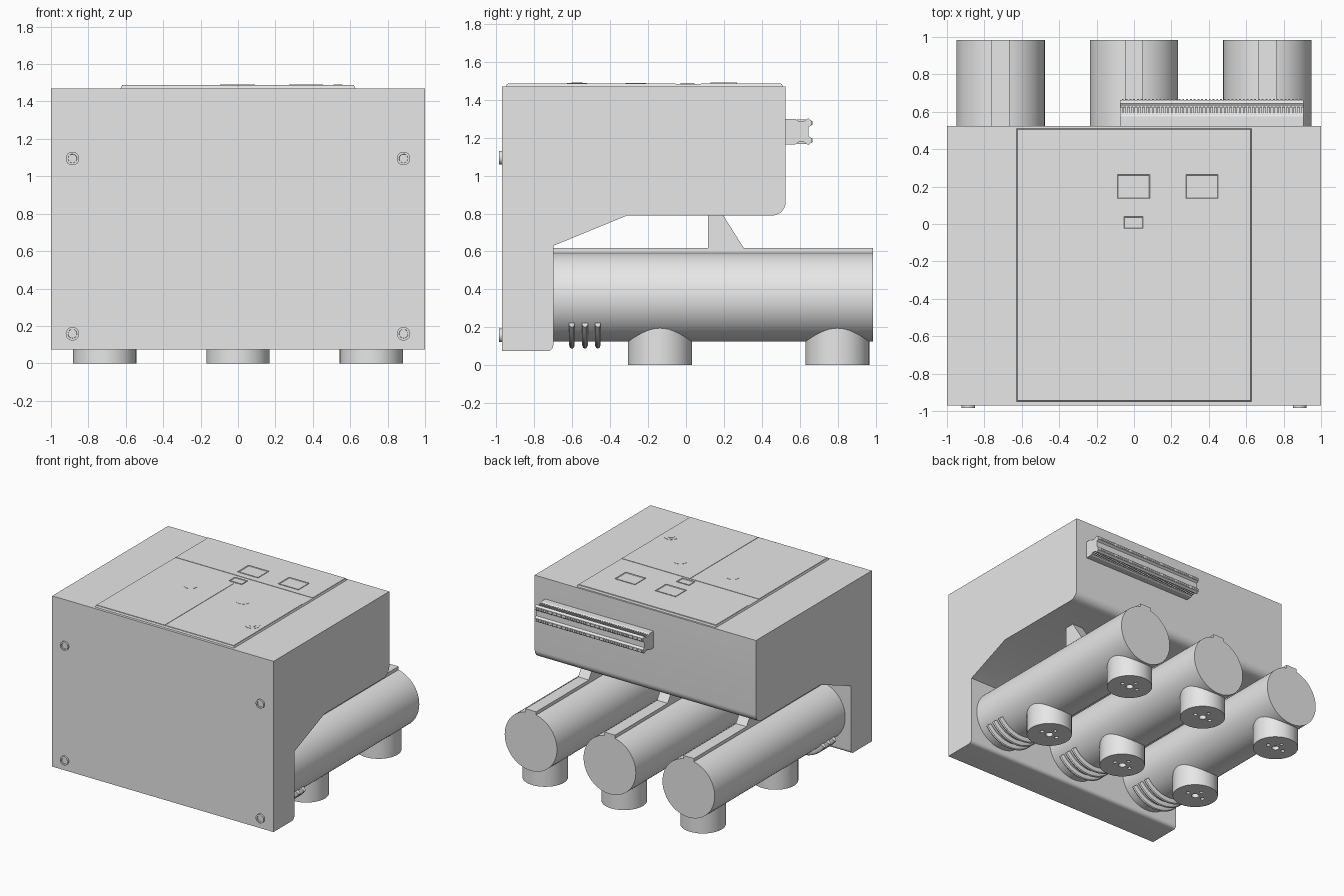
import bpy, bmesh, math
from mathutils import Vector, Matrix

if "Cube" in bpy.data.objects:
    bpy.data.objects.remove(bpy.data.objects["Cube"], do_unlink=True)

grey = bpy.data.materials.new("plain_grey")
grey.use_nodes = True
grey.diffuse_color = (0.8, 0.8, 0.8, 1)
grey.node_tree.nodes["Principled BSDF"].inputs["Base Color"].default_value = (0.8, 0.8, 0.8, 1)


def finish(name, bm, smooth=False):
    """Turn a bmesh into a named object."""
    bmesh.ops.recalc_face_normals(bm, faces=bm.faces)
    mesh = bpy.data.meshes.new(name)
    bm.to_mesh(mesh)
    bm.free()
    mesh.materials.append(grey)
    if smooth:
        mesh.shade_smooth()
        mesh.set_sharp_from_angle(angle=math.radians(30))
    obj = bpy.data.objects.new(name, mesh)
    bpy.context.collection.objects.link(obj)
    return obj


def add_box(bm, x0, x1, y0, y1, z0, z1):
    m = Matrix.Translation(((x0 + x1) / 2, (y0 + y1) / 2, (z0 + z1) / 2))
    m = m @ Matrix.Diagonal((x1 - x0, y1 - y0, z1 - z0, 1))
    return bmesh.ops.create_cube(bm, size=1, matrix=m)["verts"]


def add_cylinder(bm, centre, r, depth, axis="Z", segments=32, r2=None):
    m = Matrix.Translation(centre)
    if axis == "Y":
        m = m @ Matrix.Rotation(math.pi / 2, 4, "X")
    bmesh.ops.create_cone(bm, cap_ends=True, segments=segments, radius1=r,
                          radius2=r if r2 is None else r2, depth=depth, matrix=m)


def add_extrusion(bm, profile, x0, x1):
    """Extrude a y, z outline along x."""
    face = bm.faces.new([bm.verts.new((x0, y, z)) for y, z in profile])
    out = bmesh.ops.extrude_face_region(bm, geom=[face])["geom"]
    moved = [v for v in out if isinstance(v, bmesh.types.BMVert)]
    bmesh.ops.translate(bm, verts=moved, vec=(x1 - x0, 0, 0))


def corner(cy, cz, r, steps=8):
    """Quarter round from straight down to straight back."""
    return [(cy + r * math.sin(a), cz - r * math.cos(a))
            for a in (math.pi / 2 * i / steps for i in range(steps + 1))]


# Main housing: front slab with an overhanging rear block
bm = bmesh.new()
outline = [(-0.97, 0.075)] + corner(-0.73, 0.105, 0.03)
outline += [(-0.70, 0.63), (-0.31, 0.79)] + corner(0.455, 0.86, 0.07)
outline += [(0.525, 1.47), (-0.97, 1.47)]
add_extrusion(bm, outline, -1, 1)
finish("housing", bm, True)

# Top panel with sloped edges
bm = bmesh.new()
for v in add_box(bm, -0.63, 0.63, -0.95, 0.512, 1.465, 1.484):
    if v.co.z > 1.48:
        v.co.x *= 0.988
        v.co.y += 0.006 if v.co.y < 0 else -0.006
finish("top_panel", bm)

# Raised plates leaving a cross band between them
for name, x0, x1, y0, y1 in (("front_left_plate", 0.004, 0.62, -0.94, -0.055),
                             ("front_right_plate", -0.62, -0.004, -0.94, -0.055),
                             ("rear_plate", -0.62, 0.62, 0.08, 0.50)):
    bm = bmesh.new()
    add_box(bm, x0, x1, y0, y1, 1.482, 1.487)
    finish(name, bm)

# Framed switch windows: the centre of each frame is sunk
for name, x0, x1, y0, y1, top in (("middle_switch", -0.095, 0.09, 0.13, 0.27, 1.492),
                                  ("left_switch", 0.272, 0.455, 0.13, 0.27, 1.492),
                                  ("small_display", -0.06, 0.055, -0.03, 0.045, 1.49)):
    bm = bmesh.new()
    add_box(bm, x0, x1, y0, y1, 1.482, top)
    face = max(bm.faces, key=lambda f: f.calc_center_median().z)
    bmesh.ops.inset_region(bm, faces=[face], thickness=0.008)
    bmesh.ops.inset_region(bm, faces=[face], thickness=0.006, depth=-0.0035)
    finish(name, bm)

# Round locks and selector on the plates
for name, x, y in (("right_lock", -0.24, -0.265), ("left_lock", 0.235, -0.265),
                   ("selector", 0.535, -0.575)):
    bm = bmesh.new()
    add_cylinder(bm, (x, y, 1.487), 0.053, 0.004)
    if name == "selector":
        add_cylinder(bm, (x, y, 1.489), 0.028, 0.004, segments=6)
    finish(name, bm, True)

# Front screws: ring with a recessed head
for x in (-0.885, 0.885):
    for z in (0.158, 1.095):
        bm = bmesh.new()
        add_cylinder(bm, (x, -0.9725, z), 0.036, 0.025, "Y")
        face = min(bm.faces, key=lambda f: f.calc_center_median().y)
        bmesh.ops.inset_region(bm, faces=[face], thickness=0.012)
        bmesh.ops.inset_region(bm, faces=[face], thickness=0.001, depth=-0.008)
        finish("front_screw", bm, True)

# Terminal strip on the back
bm = bmesh.new()
upper = [(0.52, 0.068), (0.575, 0.068), (0.597, 0.054), (0.62, 0.054), (0.645, 0.07),
         (0.662, 0.058), (0.662, 0.034), (0.645, 0.022)]
strip = [(y, 1.232 + h) for y, h in upper] + [(y, 1.232 - h) for y, h in reversed(upper)]
add_extrusion(bm, strip, -0.075, 0.905)
finish("terminal_strip", bm)

# Teeth along the strip grooves and contacts on its outer edge
bm = bmesh.new()
count = 48
for i in range(count):
    x = -0.06 + 0.95 * i / (count - 1)
    for s in (-1, 1):
        z = 1.232 + s * 0.058
        add_box(bm, x - 0.005, x + 0.005, 0.585, 0.632, z - 0.007, z + 0.007)
        z = 1.232 + s * 0.046
        add_box(bm, x - 0.005, x + 0.005, 0.655, 0.667, z - 0.01, z + 0.01)
finish("strip_teeth", bm)

# One foot with contact holes in its sole, shared by all six
bm = bmesh.new()
add_cylinder(bm, (0, 0, 0.13), 0.169, 0.26, segments=48)
foot = finish("foot", bm, True)
bm = bmesh.new()
for x, y, r in ((0, 0, 0.028), (-0.07, 0, 0.015), (0.07, 0, 0.015), (0, 0.07, 0.013)):
    add_cylinder(bm, (x, y, 0), r, 0.06, segments=16)
cutter = finish("hole_cutter", bm)
cutter.hide_render = True
mod = foot.modifiers.new("holes", "BOOLEAN")
mod.operation = "DIFFERENCE"
mod.solver = "EXACT"
mod.object = cutter
bpy.context.view_layer.objects.active = foot
bpy.ops.object.modifier_apply(modifier="holes")
bpy.data.objects.remove(cutter, do_unlink=True)
foot.data.set_sharp_from_angle(angle=math.radians(30))


def add_rib(bm, cx, y, half_angle=0.95, steps=20, sides=10):
    """Curved rib hugging the underside of a barrel."""
    rings = []
    for i in range(steps + 1):
        a = half_angle * (2 * i / steps - 1)
        ring = []
        for j in range(sides):
            t = 2 * math.pi * j / sides
            r = 0.245 + 0.028 * math.cos(t)
            ring.append(bm.verts.new((cx + r * math.sin(a), y + 0.016 * math.sin(t),
                                      0.36 - r * math.cos(a))))
        rings.append(ring)
    for a, b in zip(rings, rings[1:]):
        for j in range(sides):
            k = (j + 1) % sides
            bm.faces.new((a[j], a[k], b[k], b[j]))
    bm.faces.new(rings[0])
    bm.faces.new(rings[-1])


# Three barrels, each with top rail, bracket, ribs and two feet
first = True
for side, cx in (("right", -0.713), ("middle", 0.0), ("left", 0.713)):
    bm = bmesh.new()
    add_cylinder(bm, (cx, 0.1375, 0.36), 0.236, 1.695, "Y", 64)
    finish(side + "_barrel", bm, True)

    bm = bmesh.new()
    add_box(bm, cx - 0.048, cx + 0.048, -0.71, 0.985, 0.55, 0.618)
    finish(side + "_rail", bm)

    bm = bmesh.new()
    add_extrusion(bm, [(0.115, 0.61), (0.31, 0.61), (0.19, 0.80), (0.115, 0.80)],
                  cx - 0.048, cx + 0.048)
    finish(side + "_bracket", bm)

    bm = bmesh.new()
    for y in (-0.602, -0.533, -0.465):
        add_rib(bm, cx, y)
    finish(side + "_ribs", bm, True)

    for place, y in (("front", -0.137), ("rear", 0.798)):
        part = foot if first else bpy.data.objects.new("foot", foot.data)
        if not first:
            bpy.context.collection.objects.link(part)
        first = False
        part.name = f"{side}_{place}_foot"
        part.location = (cx, y, 0)
